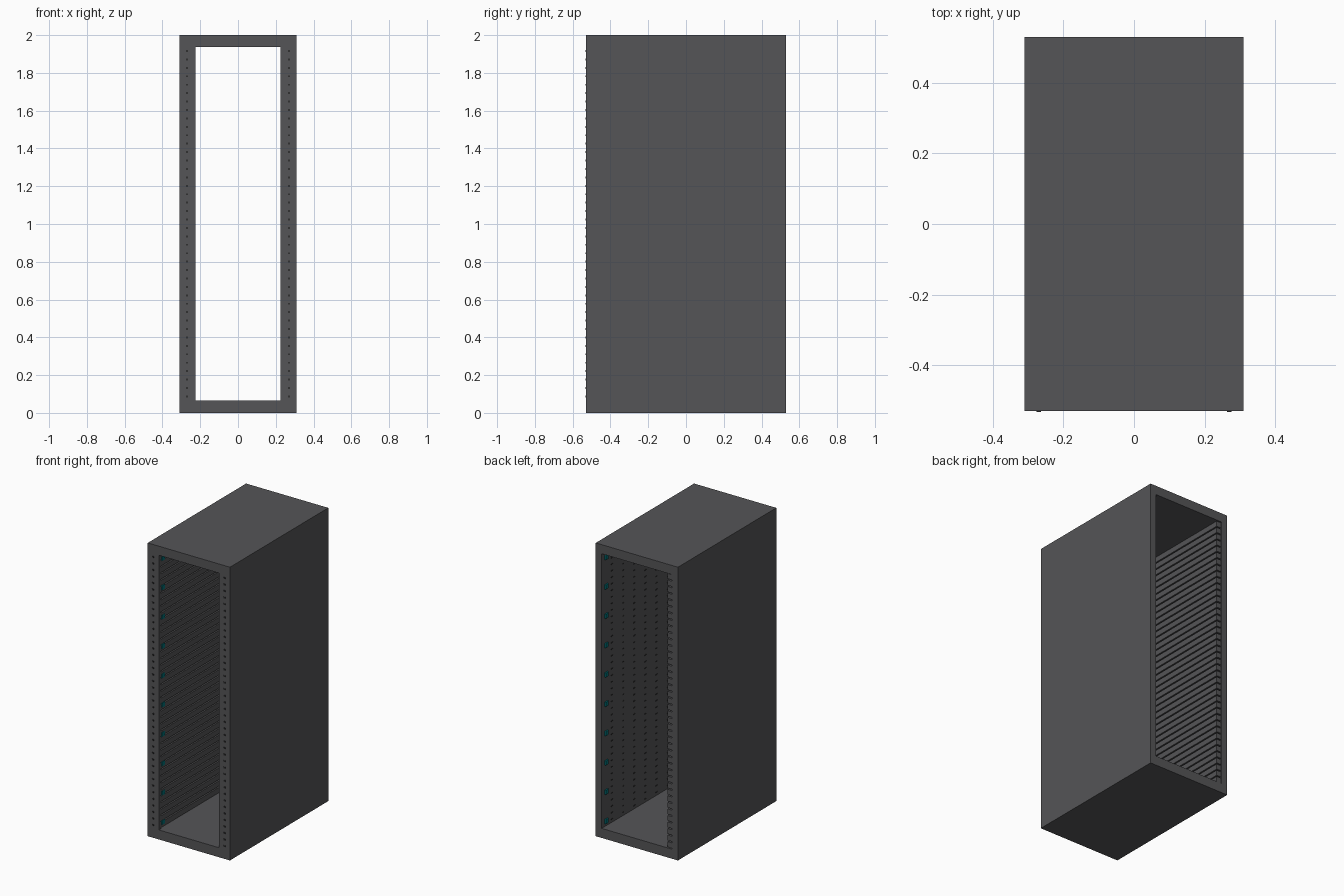
import bpy, bmesh
from mathutils import Matrix

if "Cube" in bpy.data.objects:
    bpy.data.objects.remove(bpy.data.objects["Cube"])

UNITS = 42
Z0, Z1 = 0.065, 1.938          # inner floor and ceiling
PITCH = (Z1 - Z0) / UNITS


def boxes(name, items, mat=None):
    """One object from boxes given as (x0, x1, y0, y1, z0, z1)."""
    bm = bmesh.new()
    for x0, x1, y0, y1, z0, z1 in items:
        m = Matrix.Translation(((x0 + x1) / 2, (y0 + y1) / 2, (z0 + z1) / 2))
        m = m @ Matrix.Diagonal((x1 - x0, y1 - y0, z1 - z0, 1))
        bmesh.ops.create_cube(bm, size=1, matrix=m)
    me = bpy.data.meshes.new(name)
    bm.to_mesh(me)
    bm.free()
    ob = bpy.data.objects.new(name, me)
    bpy.context.collection.objects.link(ob)
    if mat:
        me.materials.append(mat)
    return ob


def material(name, color):
    m = bpy.data.materials.new(name)
    m.diffuse_color = color
    m.use_nodes = True
    m.node_tree.nodes["Principled BSDF"].inputs["Base Color"].default_value = m.diffuse_color
    return m


steel = material("dark_steel", (0.09, 0.09, 0.095, 1))
black = material("black", (0.03, 0.03, 0.03, 1))
teal = material("teal", (0.0, 0.16, 0.18, 1))


def frame(name, hx, y0, y1):
    """Rectangular tube section with an opening of half width hx."""
    bm = bmesh.new()
    rings = []
    for y in (y0, y1):
        for w, a, b in ((0.31, 0, 2), (hx, Z0, Z1)):
            rings.append([bm.verts.new((x, y, z)) for x, z in
                          ((-w, a), (w, a), (w, b), (-w, b))])
    fo, fi, bo, bi = rings
    for p, q in ((fo, fi), (fi, bi), (bi, bo), (bo, fo)):
        for i in range(4):
            j = (i + 1) % 4
            bm.faces.new((p[i], p[j], q[j], q[i]))
    bmesh.ops.recalc_face_normals(bm, faces=bm.faces)
    me = bpy.data.meshes.new(name)
    bm.to_mesh(me)
    bm.free()
    me.materials.append(steel)
    ob = bpy.data.objects.new(name, me)
    bpy.context.collection.objects.link(ob)


# Cabinet shell and front bezel with narrower opening
frame("cabinet_shell", 0.265, -0.505, 0.53)
frame("front_bezel", 0.226, -0.53, -0.505)

# Mounting studs, one per unit on each front post
rows = [Z0 + PITCH * (i + 0.5) for i in range(UNITS)]
boxes("mounting_studs",
      [(s * 0.27 - 0.006, s * 0.27 + 0.006, -0.533, -0.528, z - 0.005, z + 0.005)
       for s in (-1, 1) for z in rows], black)

# Horizontal slats along the left inner wall
boxes("side_slats",
      [(-0.266, -0.229, -0.505, 0.525, z - 0.018, z + 0.018) for z in rows], steel)

# Rows of small vents on the right inner wall
boxes("side_vents",
      [(0.262, 0.266, y - 0.008, y + 0.008, z - 0.003, z + 0.003)
       for z in rows for y in [-0.42 + 0.12 * k for k in range(8)]], black)

# Teal clips: front of the left wall and back of the right wall
levels = [0.1 + 0.2 * i for i in range(10)]
boxes("left_clips",
      [(-0.25, -0.227, -0.495, -0.465, z - 0.015, z + 0.015) for z in levels], teal)
boxes("right_clips",
      [(0.255, 0.266, 0.47, 0.5, z - 0.015, z + 0.015) for z in levels], teal)
